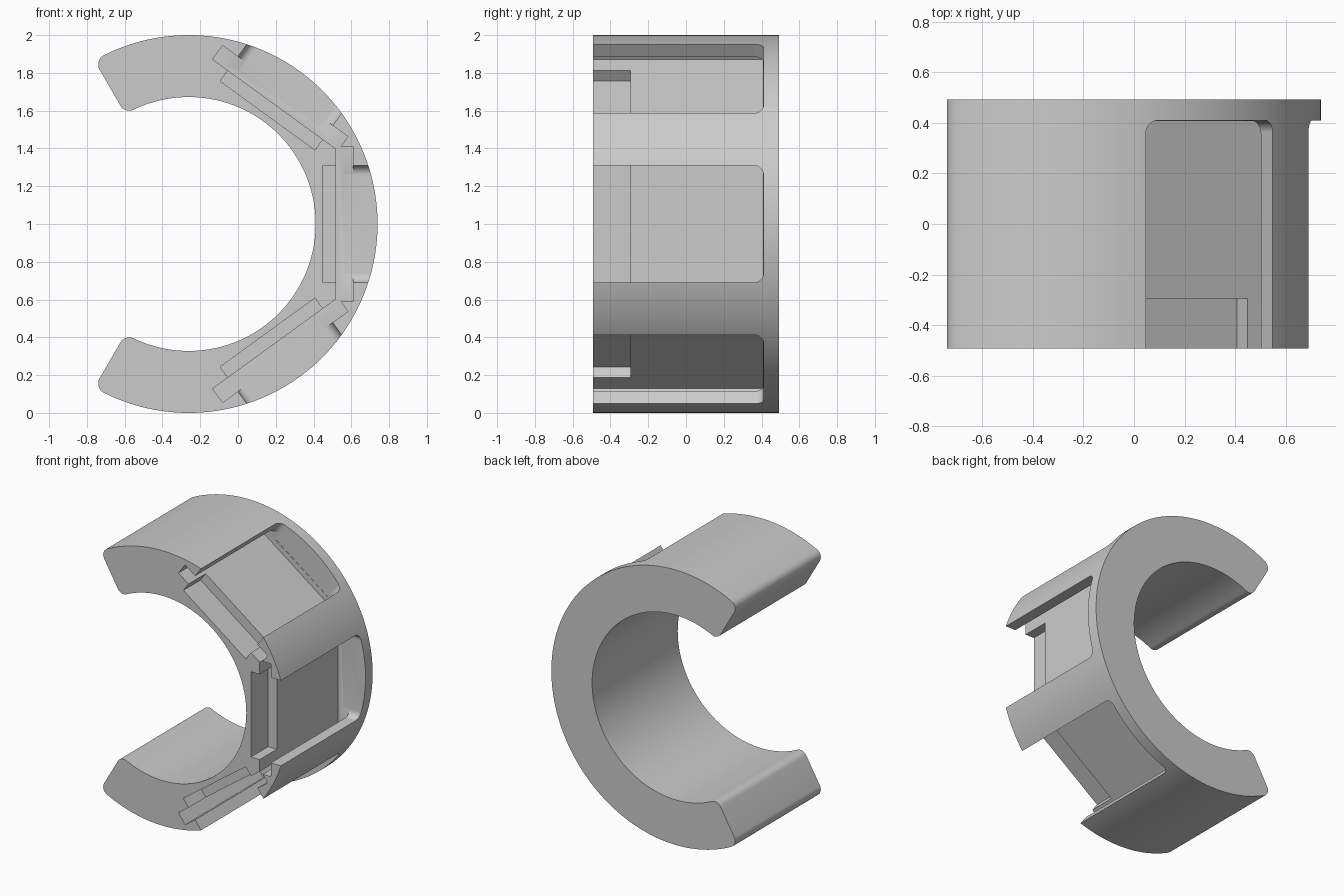
import bpy, bmesh, math
from mathutils import Matrix, Vector

if "Cube" in bpy.data.objects:
    bpy.data.objects.remove(bpy.data.objects["Cube"], do_unlink=True)

CX, CZ = -0.261, 1.0            # ring axis
R_OUT, R_IN = 1.0, 0.672
HALF_Y = 0.492
END = math.radians(120)         # half the sweep of the ring
FILLET = 0.055

grey = bpy.data.materials.new("plain grey")
grey.use_nodes = True
grey.diffuse_color = (0.6, 0.6, 0.6, 1)
grey.node_tree.nodes["Principled BSDF"].inputs["Base Color"].default_value = (0.6, 0.6, 0.6, 1)


def arc(cx, cy, r, a0, a1, n):
    return [(cx + r * math.cos(a0 + (a1 - a0) * i / n),
             cy + r * math.sin(a0 + (a1 - a0) * i / n)) for i in range(n + 1)]


def prism(name, points, extrude, matrix):
    """Extrude a flat outline along its local z and place it."""
    bm = bmesh.new()
    face = bm.faces.new([bm.verts.new((u, v, 0)) for u, v in points])
    new = bmesh.ops.extrude_face_region(bm, geom=[face])["geom"]
    bmesh.ops.translate(bm, vec=(0, 0, extrude),
                        verts=[g for g in new if isinstance(g, bmesh.types.BMVert)])
    bmesh.ops.transform(bm, matrix=matrix, verts=bm.verts)
    bmesh.ops.recalc_face_normals(bm, faces=bm.faces)
    mesh = bpy.data.meshes.new(name)
    bm.to_mesh(mesh)
    bm.free()
    mesh.materials.append(grey)
    obj = bpy.data.objects.new(name, mesh)
    bpy.context.collection.objects.link(obj)
    return obj


def axes(x, y, z, origin):
    m = Matrix((x, y, z)).transposed().to_4x4()
    m.translation = origin
    return m


# Open ring outline with rounded ends
off_out = math.asin(FILLET / (R_OUT - FILLET))
off_in = math.asin(FILLET / (R_IN + FILLET))
a_out, a_in = END - off_out, END - off_in
ro, ri = R_OUT - FILLET, R_IN + FILLET
upper_out = arc(ro * math.cos(a_out), ro * math.sin(a_out), FILLET, a_out, END + math.pi / 2, 8)
upper_in = arc(ri * math.cos(a_in), ri * math.sin(a_in), FILLET, END + math.pi / 2, a_in + math.pi, 8)
upper = upper_out + upper_in
lower = [(x, -z) for x, z in reversed(upper)]
outline = (arc(0, 0, R_OUT, -a_out, a_out, 120)[1:-1] + upper
           + arc(0, 0, R_IN, a_in, -a_in, 120)[1:-1] + lower)
ring = prism("open_ring", outline, 2 * HALF_Y,
             axes((1, 0, 0), (0, 0, 1), (0, 1, 0), (CX, -HALF_Y, CZ)))

# Pocket cutters: wide slot, shallow front recess, rounded outer window
FRONT = -0.6
cutters = []
for side, deg in (("middle", 0), ("upper", 54), ("lower", -54)):
    a = math.radians(deg)
    n = Vector((math.cos(a), 0, math.sin(a)))
    t = Vector((-math.sin(a), 0, math.cos(a)))

    def pocket(part, half, r0, r1, back, radius=0):
        if radius:
            pts = ([(-half, FRONT), (half, FRONT)]
                   + arc(half - radius, back - radius, radius, 0, math.pi / 2, 8)
                   + arc(radius - half, back - radius, radius, math.pi / 2, math.pi, 8))
        else:
            pts = [(-half, FRONT), (half, FRONT), (half, back), (-half, back)]
        cutters.append(prism(f"{side}_{part}_cutter", pts, r1 - r0,
                             axes(t, (0, 1, 0), n, Vector((CX, 0, CZ)) + n * r0)))

    pocket("slot", 0.41, 0.78, 0.87, 0.408)
    pocket("recess", 0.31, 0.71, 0.80, -0.295)
    pocket("window", 0.31, 0.82, 1.2, 0.41, 0.05)

for c in cutters:
    c.hide_render = True
    mod = ring.modifiers.new(c.name, "BOOLEAN")
    mod.operation = "DIFFERENCE"
    mod.solver = "EXACT"
    mod.object = c

# Bake the cuts and drop the cutters
bpy.context.view_layer.update()
baked = bpy.data.meshes.new_from_object(
    ring.evaluated_get(bpy.context.evaluated_depsgraph_get()))
ring.modifiers.clear()
ring.data = baked
for c in cutters:
    bpy.data.objects.remove(c, do_unlink=True)

# Smooth curved walls, sharp edges elsewhere
bpy.ops.object.select_all(action="DESELECT")
ring.select_set(True)
bpy.context.view_layer.objects.active = ring
bpy.ops.object.shade_smooth_by_angle(angle=math.radians(25))
